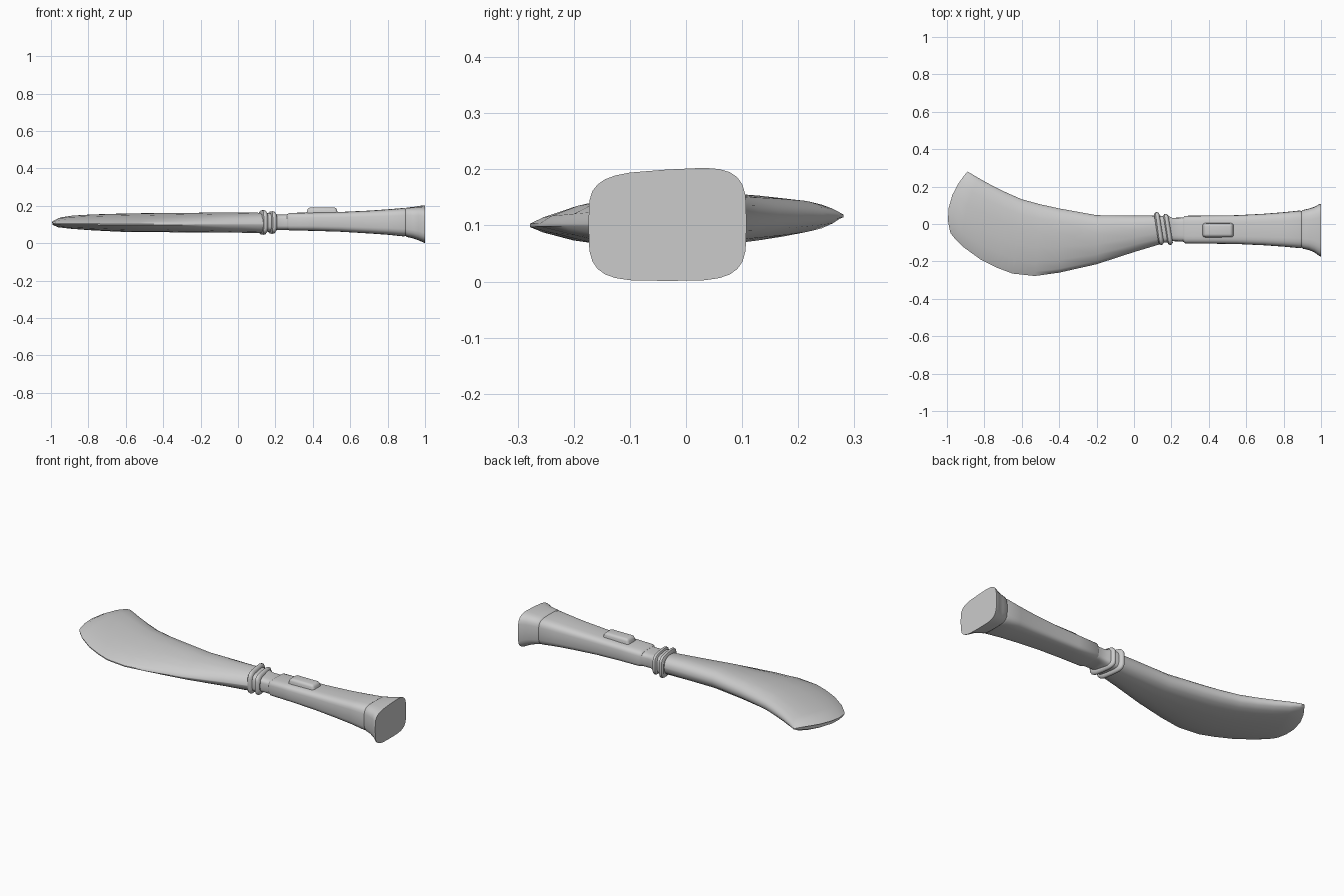
import bpy, bmesh, math


def finish(name, bm, angle=40):
    bmesh.ops.recalc_face_normals(bm, faces=bm.faces[:])
    me = bpy.data.meshes.new(name)
    bm.to_mesh(me)
    bm.free()
    ob = bpy.data.objects.new(name, me)
    bpy.context.collection.objects.link(ob)
    bpy.ops.object.select_all(action='DESELECT')
    ob.select_set(True)
    bpy.context.view_layer.objects.active = ob
    bpy.ops.object.shade_smooth_by_angle(angle=math.radians(angle))
    return ob


def loft(name, rings, angle=40):
    bm = bmesh.new()
    loops = [[bm.verts.new(p) for p in r] for r in rings]
    n = len(loops[0])
    for a, b in zip(loops, loops[1:]):
        for i in range(n):
            j = (i + 1) % n
            bm.faces.new((a[i], a[j], b[j], b[i]))
    bm.faces.new(loops[0])
    bm.faces.new(loops[-1][::-1])
    return finish(name, bm, angle)


def rounded_ring(x, y0, y1, z0, z1, lean=0.0, skew=0.0, n=28, power=0.5):
    """Rounded-rectangle section; lean tilts it in x, skew slopes its top."""
    pts = []
    for i in range(n):
        a = 2 * math.pi * i / n
        c, s = math.cos(a), math.sin(a)
        u = math.copysign(abs(c) ** power, c)
        v = math.copysign(abs(s) ** power, s)
        z = (z0 + z1) / 2 + v * (z1 - z0) / 2
        if v > 0:
            z += skew * (u - 0.6) * v
        pts.append((x - lean * u, (y0 + y1) / 2 + u * (y1 - y0) / 2, z))
    return pts


# Blade: each station joins an edge point to a spine point
# (edge x, edge y, spine x, spine y, half thickness, mid z, tip bulge, roundness)
stations = [
    (0.15, -0.105, 0.14, 0.045, 0.052, 0.110, 0, 0.9),
    (0.00, -0.150, 0.00, 0.045, 0.053, 0.110, 0, 0.6),
    (-0.20, -0.215, -0.20, 0.047, 0.052, 0.110, 0, 0.3),
    (-0.40, -0.260, -0.40, 0.083, 0.050, 0.110, 0, 0.1),
    (-0.53, -0.278, -0.50, 0.105, 0.049, 0.109, 0, 0),
    (-0.65, -0.265, -0.60, 0.132, 0.047, 0.109, 0, 0),
    (-0.73, -0.235, -0.68, 0.167, 0.044, 0.110, 0.005, 0),
    (-0.82, -0.190, -0.76, 0.206, 0.040, 0.111, 0.015, 0),
    (-0.91, -0.125, -0.83, 0.245, 0.034, 0.112, 0.03, 0),
    (-0.96, -0.075, -0.87, 0.269, 0.026, 0.112, 0.042, 0),
    (-0.98, -0.050, -0.89, 0.281, 0.008, 0.112, 0.05, 0),
]
profile = [(0.0, 0.04), (0.06, 0.25), (0.2, 0.58), (0.4, 0.85), (0.62, 1.0),
           (0.8, 0.98), (0.92, 0.78), (0.98, 0.45), (1.0, 0.15)]


def blade_ring(ex, ey, sx, sy, half, mid, bulge, rnd):
    top, bottom = [], []
    for t, h in profile:
        oval = max(1 - abs(2 * t - 1) ** 3, 0) ** 0.5
        h = (h * (1 - rnd) + oval * rnd) * half + 0.001
        x = ex + (sx - ex) * t - bulge * 4 * t * (1 - t)
        y = ey + (sy - ey) * t
        m = mid - 0.009 + 0.014 * t
        top.append((x, y, m + h))
        bottom.append((x, y, m - h))
    return top + bottom[::-1]


loft("blade", [blade_ring(*s) for s in stations], 50)

# Two slanted guard collars
for name, x, y0, y1, z0, z1 in (("front_collar", 0.135, -0.112, 0.064, 0.045, 0.177),
                                ("rear_collar", 0.183, -0.112, 0.055, 0.050, 0.171)):
    rings = [rounded_ring(x + d, y0 + g, y1 - g, z0 + g, z1 - g, 0.012)
             for d, g in ((-0.016, 0.012), (-0.009, 0.002), (0, 0), (0.006, 0.002), (0.013, 0.012))]
    loft(name, rings)

# Collar core and neck
loft("neck", [rounded_ring(*r) for r in (
    (0.13, -0.100, 0.045, 0.060, 0.162),
    (0.19, -0.098, 0.040, 0.063, 0.160),
    (0.205, -0.092, 0.033, 0.071, 0.153),
    (0.25, -0.093, 0.034, 0.071, 0.153),
    (0.30, -0.095, 0.036, 0.071, 0.155))])

# Flaring grip
loft("grip", [rounded_ring(*r) for r in (
    (0.262, -0.094, 0.035, 0.072, 0.154),
    (0.275, -0.104, 0.044, 0.068, 0.162),
    (0.40, -0.105, 0.045, 0.066, 0.164),
    (0.55, -0.107, 0.047, 0.061, 0.167),
    (0.70, -0.114, 0.055, 0.052, 0.174),
    (0.80, -0.121, 0.063, 0.045, 0.181),
    (0.885, -0.129, 0.072, 0.036, 0.188),
    (0.897, -0.126, 0.069, 0.039, 0.185))])

# Pommel with a sloping top edge
loft("pommel", [rounded_ring(*r) for r in (
    (0.895, -0.126, 0.069, 0.039, 0.185),
    (0.903, -0.132, 0.075, 0.033, 0.191),
    (0.935, -0.139, 0.082, 0.026, 0.195, 0, 0.003),
    (0.965, -0.152, 0.092, 0.016, 0.200, 0, 0.005),
    (0.992, -0.172, 0.107, 0.003, 0.205, 0, 0.009),
    (1.00, -0.174, 0.108, 0.001, 0.205, 0, 0.009))])

# Raised button on the grip, tapering upward
bm = bmesh.new()
bmesh.ops.create_cube(bm, size=1)
for v in bm.verts:
    k = 1.0 if v.co.z < 0 else 0.84
    v.co = (0.45 + v.co.x * 0.18 * k, -0.033 + v.co.y * 0.082 * k, 0.165 + v.co.z * 0.052)
bmesh.ops.bevel(bm, geom=bm.edges[:], offset=0.014, segments=4, profile=0.5, affect='EDGES')
finish("button", bm, 40)
